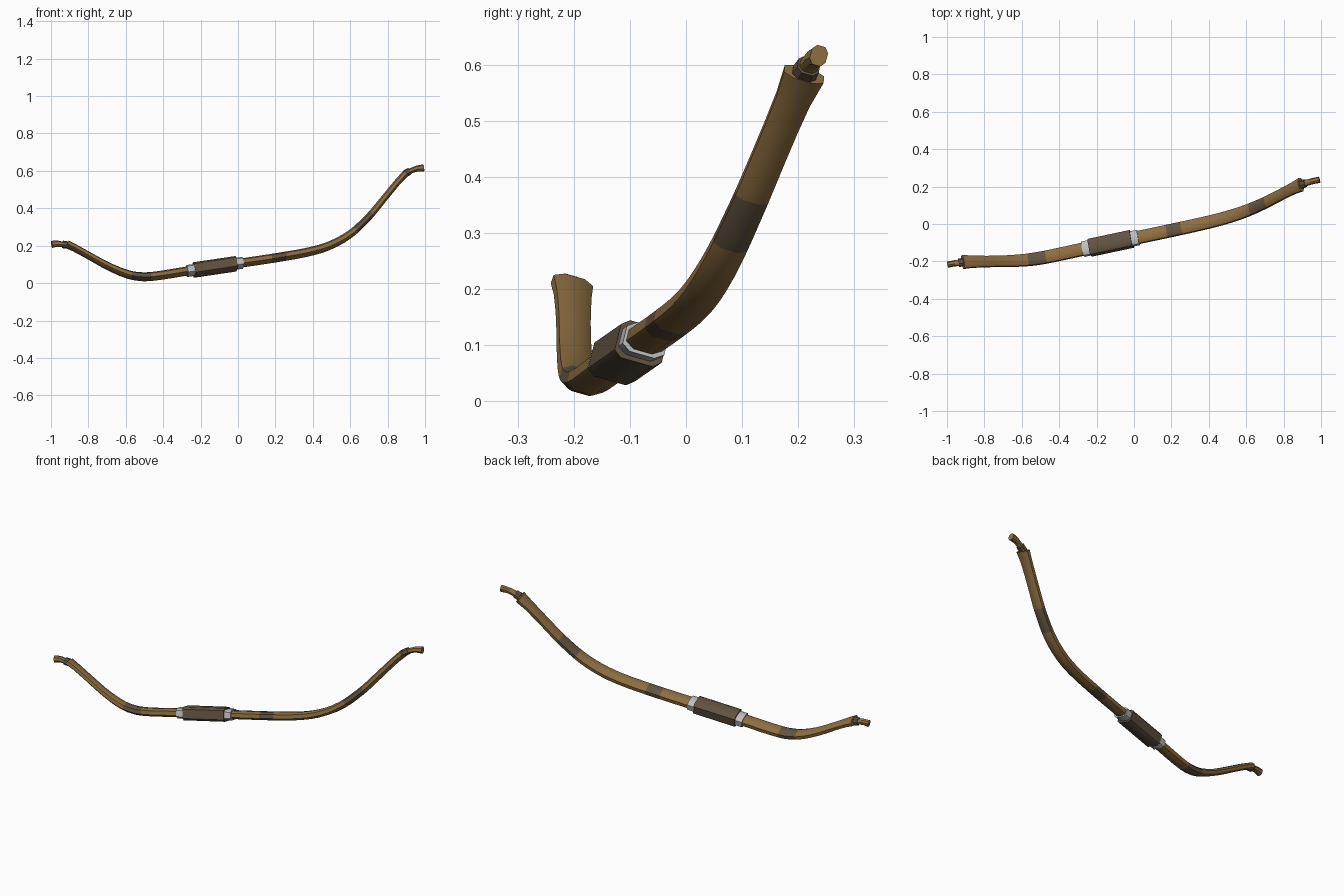
import bpy, bmesh, math
from mathutils import Vector

if "Cube" in bpy.data.objects:
    bpy.data.objects.remove(bpy.data.objects["Cube"])

def mat(name, c):
    m = bpy.data.materials.new(name)
    m.diffuse_color = (*c, 1)
    m.use_nodes = True
    m.node_tree.nodes["Principled BSDF"].inputs["Base Color"].default_value = m.diffuse_color
    return m

WOOD = mat("bow wood", (0.27, 0.155, 0.052))
WRAP = mat("dark wrap", (0.125, 0.088, 0.052))
GRIP = mat("grip leather", (0.118, 0.084, 0.052))
METAL = mat("pale ring", (0.52, 0.52, 0.53))

# The bow lies in one tilted plane; N is the plane's normal (limb width direction)
N = Vector((0.16, -0.95, 0.27)).normalized()

def on_plane(x, z):
    return Vector((x, -0.077 + 0.170 * x + 0.284 * (z - 0.105), z))

# Limb centreline: x, z, width, thickness
LIMB = [(-0.915, 0.208, 0.074, 0.034), (-0.89, 0.197, 0.068, 0.032), (-0.80, 0.148, 0.060, 0.032),
        (-0.70, 0.093, 0.060, 0.034), (-0.60, 0.050, 0.064, 0.037), (-0.52, 0.034, 0.067, 0.040),
        (-0.44, 0.038, 0.068, 0.041), (-0.25, 0.068, 0.068, 0.042), (0.0, 0.105, 0.068, 0.042),
        (0.25, 0.143, 0.068, 0.042), (0.40, 0.172, 0.067, 0.041), (0.50, 0.205, 0.066, 0.040),
        (0.60, 0.262, 0.064, 0.038), (0.70, 0.355, 0.061, 0.036), (0.80, 0.476, 0.060, 0.034),
        (0.86, 0.548, 0.064, 0.034), (0.893, 0.583, 0.074, 0.036)]

def sample(x):
    """Smooth (Hermite) interpolation of the limb table at x."""
    k = next((i for i in range(len(LIMB) - 1) if x <= LIMB[i + 1][0]), len(LIMB) - 2)
    a, b = LIMB[k], LIMB[k + 1]
    p, q = LIMB[max(k - 1, 0)], LIMB[min(k + 2, len(LIMB) - 1)]
    h = b[0] - a[0]
    u = (x - a[0]) / h
    out = [x]
    for j in (1, 2, 3):
        m0, m1 = (b[j] - p[j]) / (b[0] - p[0]) * h, (q[j] - a[j]) / (q[0] - a[0]) * h
        out.append((2*u**3 - 3*u**2 + 1) * a[j] + (u**3 - 2*u**2 + u) * m0
                   + (3*u**2 - 2*u**3) * b[j] + (u**3 - u**2) * m1)
    return out

def sweep(name, stations, mats, bands=(), chamfer=0.25, angle=40):
    """Skin chamfered box sections (x, z, width, thickness) along the bow plane."""
    pts = [on_plane(s[0], s[1]) for s in stations]
    bm = bmesh.new()
    rings = []
    c = 1 - 2 * chamfer
    shape = [(1, c), (c, 1), (-c, 1), (-1, c), (-1, -c), (-c, -1), (c, -1), (1, -c)]
    for i, s in enumerate(stations):
        t = (pts[min(i + 1, len(pts) - 1)] - pts[max(i - 1, 0)]).normalized()
        up = N.cross(t).normalized()
        rings.append([bm.verts.new(pts[i] + N * (a * s[2] / 2) + up * (b * s[3] / 2)) for a, b in shape])
    for i in range(len(rings) - 1):
        mid = (stations[i][0] + stations[i + 1][0]) / 2
        for j in range(8):
            k = (j + 1) % 8
            f = bm.faces.new((rings[i][j], rings[i][k], rings[i + 1][k], rings[i + 1][j]))
            f.material_index = int(any(lo < mid < hi for lo, hi in bands))
    bm.faces.new(rings[0])
    bm.faces.new(rings[-1])
    bmesh.ops.recalc_face_normals(bm, faces=bm.faces)
    me = bpy.data.meshes.new(name)
    bm.to_mesh(me)
    bm.free()
    for m in mats:
        me.materials.append(m)
    ob = bpy.data.objects.new(name, me)
    bpy.context.collection.objects.link(ob)
    bpy.context.view_layer.objects.active = ob
    ob.select_set(True)
    bpy.ops.object.shade_smooth_by_angle(angle=math.radians(angle))
    ob.select_set(False)
    return ob

# Limbs in one piece, with dark wrapped bands coloured by x range
BANDS = [(-0.57, -0.47), (0.177, 0.255), (0.625, 0.71)]
xs = {round(-0.915 + 1.808 * i / 44, 4) for i in range(45)}
xs = {x for x in xs if all(abs(x - e) > 0.012 for b in BANDS for e in b)}
xs |= {e for b in BANDS for e in b}
sweep("bow_limbs", [sample(x) for x in sorted(xs)], [WOOD, WRAP], BANDS)

# Grip and the two pale rings beside it
def collar(name, x0, x1, w, t, m, chamfer):
    sweep(name, [(x, sample(x)[1], w, t) for x in (x0, x1)], [m], chamfer=chamfer)

collar("grip", -0.237, -0.012, 0.088, 0.070, GRIP, 0.16)
collar("left_ring", -0.274, -0.236, 0.078, 0.054, METAL, 0.2)
collar("right_ring", -0.013, 0.024, 0.078, 0.054, METAL, 0.2)

# Nocks: thin neck, dark string binding, then a hooked tip
sweep("left_nock", [(-0.996, 0.207, 0.030, 0.036), (-0.965, 0.211, 0.030, 0.030),
                    (-0.94, 0.207, 0.032, 0.026), (-0.90, 0.200, 0.040, 0.026)], [WOOD])
sweep("right_nock", [(0.875, 0.570, 0.040, 0.026), (0.92, 0.599, 0.032, 0.026),
                     (0.955, 0.612, 0.030, 0.030), (0.992, 0.616, 0.030, 0.036)], [WOOD])
sweep("left_binding", [(-0.938, 0.207, 0.040, 0.036), (-0.915, 0.204, 0.044, 0.036)], [WRAP])
sweep("right_binding", [(0.893, 0.585, 0.044, 0.036), (0.917, 0.598, 0.040, 0.036)], [WRAP])
